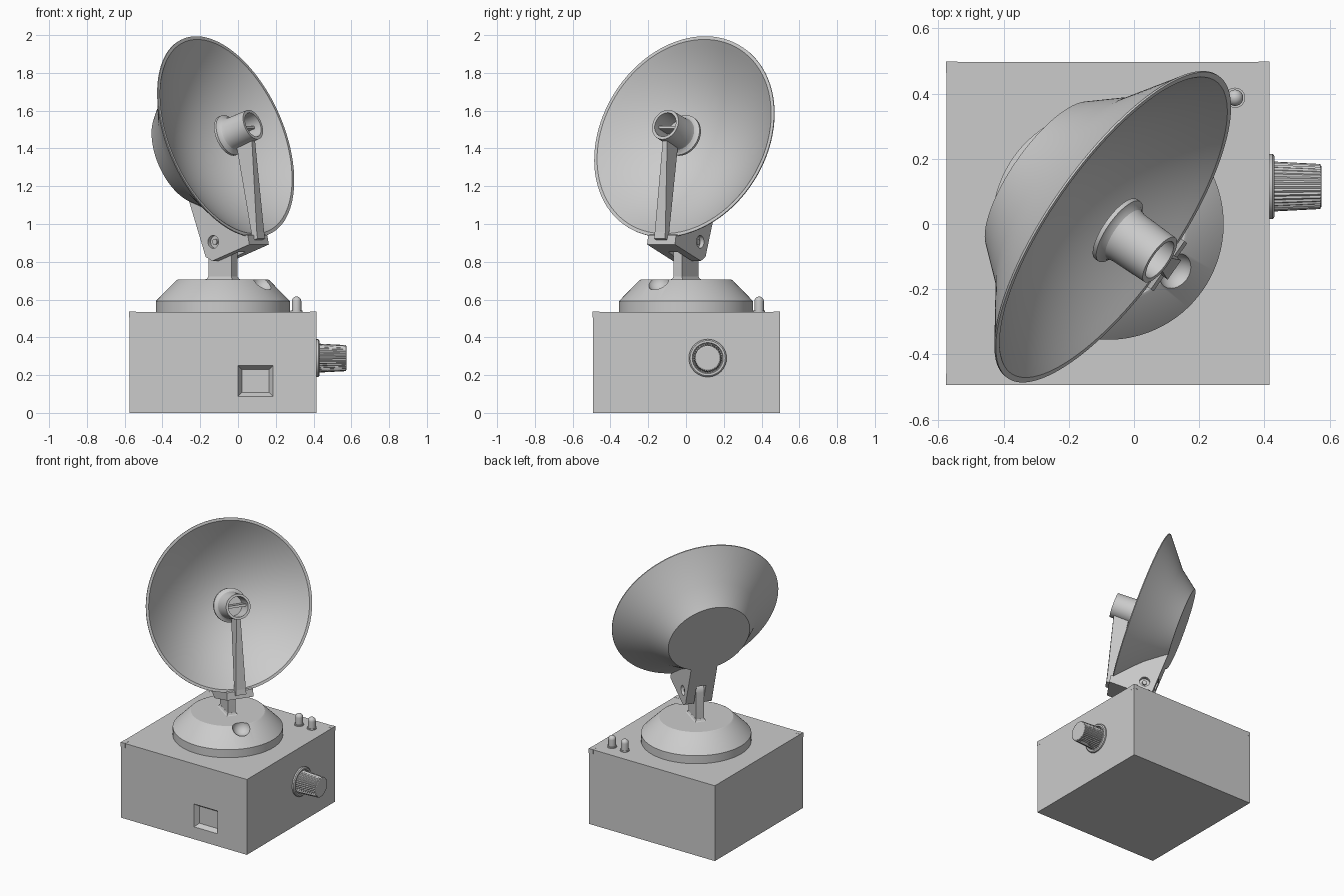
import bpy, bmesh, math
from mathutils import Matrix, Vector

if "Cube" in bpy.data.objects:
    bpy.data.objects.remove(bpy.data.objects["Cube"])

I = Matrix.Identity(4)
T = Matrix.Translation


def R(deg, axis):
    return Matrix.Rotation(math.radians(deg), 4, axis)


TO_X = R(90, 'Y')                                   # local z axis becomes x
TO_Y = R(-90, 'X')                                  # local z axis becomes y
POST = T((-0.08, 0, 0)) @ R(-35, 'Z')               # turned to the dish heading
DISH = T((-0.063, -0.01, 1.463)) @ R(-35, 'Z') @ R(-20, 'Y')  # x = dish axis


def finish(name, bm, m, smooth=True):
    bmesh.ops.remove_doubles(bm, verts=bm.verts, dist=1e-5)
    bmesh.ops.transform(bm, matrix=m, verts=bm.verts)
    bmesh.ops.recalc_face_normals(bm, faces=bm.faces)
    me = bpy.data.meshes.new(name)
    bm.to_mesh(me)
    bm.free()
    ob = bpy.data.objects.new(name, me)
    bpy.context.collection.objects.link(ob)
    if smooth:
        smooth_ob(ob)
    return ob


def activate(ob):
    bpy.ops.object.select_all(action='DESELECT')
    ob.select_set(True)
    bpy.context.view_layer.objects.active = ob


def smooth_ob(ob):
    activate(ob)
    bpy.ops.object.shade_smooth_by_angle(angle=math.radians(25))


def loft(name, rings, m=I, closed=False, smooth=True):
    """Skin a list of equal-length point rings; caps unless closed."""
    bm = bmesh.new()
    vs = [[bm.verts.new(p) for p in r] for r in rings]
    n = len(vs[0])
    pairs = list(zip(vs, vs[1:])) + ([(vs[-1], vs[0])] if closed else [])
    for a, b in pairs:
        for i in range(n):
            j = (i + 1) % n
            bm.faces.new((a[i], a[j], b[j], b[i]))
    if not closed:
        bm.faces.new(vs[0])
        bm.faces.new(vs[-1])
    return finish(name, bm, m, smooth)


def lathe(name, prof, m=I, seg=64, closed=False, ripple=0):
    """Revolve (radius, height) points around z; ripple makes grip ribs."""
    def ring(r, h):
        out = []
        for i in range(seg):
            t = 2 * math.pi * i / seg
            k = r * (1 - ripple * (i % 2))
            out.append((k * math.cos(t), k * math.sin(t), h))
        return out
    return loft(name, [ring(r, h) for r, h in prof], m, closed)


def prism(name, pts, s, m=I, smooth=False):
    """Extrude an (x, z) outline between y = -s and y = +s."""
    return loft(name, [[(a, y, b) for a, b in pts] for y in (-s, s)], m, smooth=smooth)


def box(name, lo, hi, m=I):
    (x0, y0, z0), (x1, y1, z1) = lo, hi
    return loft(name, [[(x0, y0, z), (x1, y0, z), (x1, y1, z), (x0, y1, z)]
                       for z in (z0, z1)], m, smooth=False)


def cut(ob, cutter):
    cutter.hide_render = True
    mod = ob.modifiers.new("cut", 'BOOLEAN')
    mod.operation = 'DIFFERENCE'
    mod.solver = 'EXACT'
    mod.object = cutter
    activate(ob)
    bpy.ops.object.modifier_apply(modifier=mod.name)
    bpy.data.objects.remove(cutter)


# Housing with a bevelled recess in the front
X0, X1, Y0, Y1, H = -0.575, 0.415, -0.493, 0.497, 0.535
housing = box("housing", (X0, Y0, 0), (X1, Y1, H))


def window(y, g):
    return [(0.0 + g, y, 0.088 + g), (0.185 - g, y, 0.088 + g),
            (0.185 - g, y, 0.25 - g), (0.0 + g, y, 0.25 - g)]


cut(housing, loft("window_cut", [window(Y0 - 0.02, -0.0133), window(Y0 + 0.03, 0.02)]))

# Small corner tabs on the lid
for x in (X0 - 0.001, X1 - 0.034):
    for y in (Y0 - 0.001, Y1 - 0.034):
        box("corner_tab", (x, y, H - 0.03), (x + 0.035, y + 0.035, H + 0.001))

# Turntable with a scoop on its sloped side
turntable = lathe("turntable", [(0.355, H - 0.005), (0.355, 0.592), (0.35, 0.597),
                                (0.246, 0.702), (0.238, 0.706)], POST, 96)
ball = [(0.06 * math.sin(math.pi * i / 16), -0.06 * math.cos(math.pi * i / 16)) for i in range(17)]
cut(turntable, lathe("scoop_cut", [(max(r, 1e-6), h) for r, h in ball],
                     POST @ T((0.262, 0, 0.702)), 32))
smooth_ob(turntable)

# Indicator pegs
dome = [(0.025 * math.cos(math.pi * i / 16), 0.056 + 0.025 * math.sin(math.pi * i / 16))
        for i in range(8)]
for x in (0.21, 0.31):
    lathe("indicator_peg", [(0.031, 0), (0.031, 0.008), (0.025, 0.008)] + dome + [(0.001, 0.081)],
          T((x, 0.387, H)), 24)

# Ribbed knob and its collar
KNOB = T((X1, 0.115, 0.29)) @ TO_X
lathe("knob_collar", [(0.1, -0.005), (0.1, 0.01), (0.093, 0.016), (0.082, 0.016), (0.078, 0.008)], KNOB)
lathe("knob", [(0.077, 0.005), (0.069, 0.157)], KNOB, 72, ripple=0.05)
lathe("knob_cap", [(0.064, 0.15), (0.064, 0.158), (0.061, 0.16)], KNOB, 48)

# Tongue-shaped post with a flared foot
arc = [(0.075 * math.cos(math.pi * i / 16), 0.905 + 0.075 * math.sin(math.pi * i / 16))
       for i in range(17)]
prism("post", [(-0.075, 0.7), (0.075, 0.7)] + arc, 0.027, POST, True)


def foot(g, z):
    return [(-0.075 - g, -0.027 - g, z), (0.075 + g, -0.027 - g, z),
            (0.075 + g, 0.027 + g, z), (-0.075 - g, 0.027 + g, z)]


loft("post_foot", [foot(0.016, 0.704), foot(0.006, 0.71), foot(0.0005, 0.722)], POST)

# Dish: faceted back, parabolic bowl, flat lip
RIM, LIP, DEEP = 0.565, 0.547, 0.25
bowl = [(max(LIP * i / 18, 1e-6), -DEEP * (1 - (i / 18) ** 2)) for i in range(19)]
lathe("dish", [(1e-6, -0.283), (0.277, -0.283), (0.374, -0.159), (RIM, -0.006), (RIM, 0)] + bowl[::-1],
      DISH @ TO_X, 128)

# Hinge bracket under the dish, slotted for the post
bracket = prism("hinge_bracket", [(-0.283, -0.26), (-0.283, -0.575), (-0.25, -0.61), (0.005, -0.61),
                                  (0.012, -0.56), (0.0, -0.553), (-0.157, -0.372)], 0.09, DISH)
cut(bracket, box("slot_cut", (-0.4, -0.032, -0.7), (-0.115, 0.032, -0.425), DISH))
HINGE = DISH @ T((-0.21, 0, -0.517)) @ TO_Y
for h in (-0.1, 0.065):
    cut(bracket, lathe("bolt_cut", [(0.034, h), (0.034, h + 0.035)], HINGE, 32))
smooth_ob(bracket)
lathe("hinge_pin", [(0.015, -0.078), (0.015, 0.078)], HINGE, 24)

# Feed arm: wide at the foot, turning into a thin blade at the horn
def section(a0, a1, s, b):
    return [(a0, -s, b), (a1, -s, b), (a1, s, b), (a0, s, b)]


loft("feed_arm", [section(-0.015, 0.03, 0.036, -0.585), section(0.0, 0.036, 0.034, -0.55),
                  section(0.055, 0.16, 0.014, -0.076)], DISH, smooth=False)

# Feed horn: flanged hollow tube with a bar across the bore
lathe("feed_horn", [(1e-6, 0.01), (0.112, 0.01), (0.112, 0.024), (0.1, 0.03), (0.09, 0.042),
                    (0.086, 0.06), (0.083, 0.185), (0.067, 0.185), (0.067, 0.06), (1e-6, 0.06)],
      DISH @ TO_X)
box("horn_bar", (0.055, -0.068, -0.008), (0.145, 0.068, 0.008), DISH)
